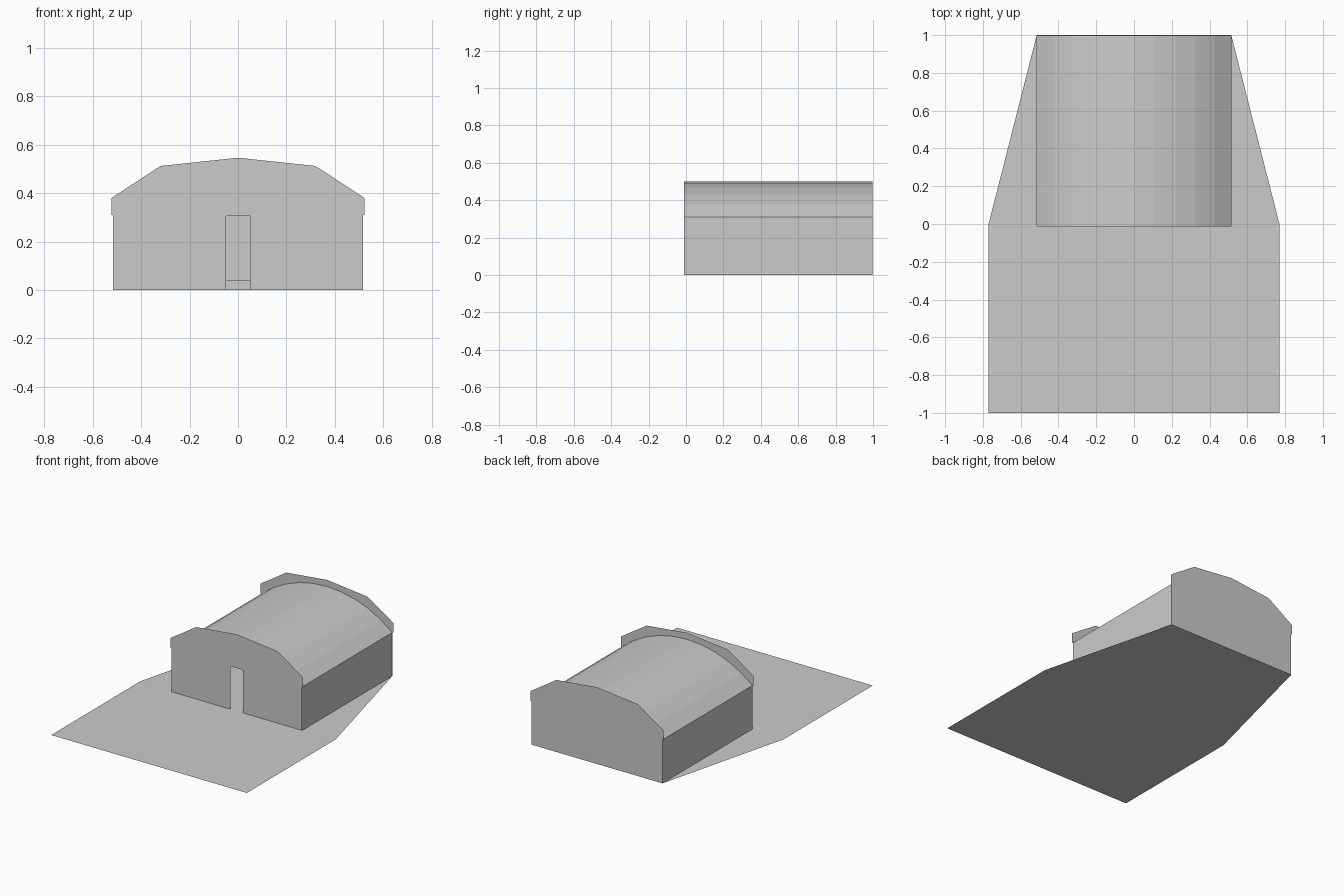
import bpy, bmesh, math

if "Cube" in bpy.data.objects:
    bpy.data.objects.remove(bpy.data.objects["Cube"])

Y0, Y1 = -0.012, 0.998          # front and back of the building
W, EAVE, CROWN = 0.515, 0.31, 0.50


def new_object(name, bm):
    me = bpy.data.meshes.new(name)
    bm.to_mesh(me)
    bm.free()
    ob = bpy.data.objects.new(name, me)
    bpy.context.collection.objects.link(ob)
    return ob


def polygon(name, points):
    """One flat face from an outline."""
    bm = bmesh.new()
    bm.faces.new([bm.verts.new(p) for p in points])
    return new_object(name, bm)


def strip(name, profile, y0, y1):
    """Open xz profile swept along y."""
    bm = bmesh.new()
    a = [bm.verts.new((x, y0, z)) for x, z in profile]
    b = [bm.verts.new((x, y1, z)) for x, z in profile]
    for i in range(len(profile) - 1):
        bm.faces.new((a[i], a[i + 1], b[i + 1], b[i]))
    return new_object(name, bm)


def box(name, x0, x1, y0, y1, z0, z1):
    bm = bmesh.new()
    bmesh.ops.create_cube(bm, size=1)
    for v in bm.verts:
        v.co = (x1 if v.co.x > 0 else x0, y1 if v.co.y > 0 else y0, z1 if v.co.z > 0 else z0)
    return new_object(name, bm)


# Forecourt plate, tapering towards the back
polygon("ground_plate", [(-0.77, -1, 0), (0.77, -1, 0), (0.77, 0, 0),
                         (0.515, 1, 0), (-0.515, 1, 0), (-0.77, 0, 0)])

# Side walls
for name, s in (("left_wall", -1), ("right_wall", 1)):
    pts = [(s * W, Y0, 0), (s * W, Y1, 0), (s * W, Y1, EAVE), (s * W, Y0, EAVE)]
    polygon(name, pts if s > 0 else pts[::-1])

# Shallow barrel roof
rise = CROWN - EAVE
R = (W * W + rise * rise) / (2 * rise)
half = math.asin(W / R)
N = 10
arc = []
for i in range(N + 1):
    t = half * (1 - 2 * i / N)
    arc.append((R * math.sin(t), CROWN - R + R * math.cos(t)))
strip("barrel_roof", arc, Y0, Y1)

# Faceted parapet outline shared by both end walls
right = [(W, 0), (W, EAVE), (0.522, EAVE), (0.522, 0.38), (0.32, 0.512)]
outline = right + [(0, 0.546)] + [(-x, z) for x, z in reversed(right)]
doorway = [(-0.05, 0), (-0.05, 0.305), (0.05, 0.305), (0.05, 0)]

polygon("front_wall", [(x, Y0 - 0.002, z) for x, z in outline + doorway][::-1])
polygon("back_wall", [(x, 1.0, z) for x, z in outline])

# Low step inside, seen through the doorway
box("inner_platform", -0.2, 0.2, 0.8, 0.95, 0.001, 0.04)

# Normals: the front wall must face -y, the back wall +y, the plate and roof up
for name, axis, sign in (("front_wall", 1, -1), ("back_wall", 1, 1),
                         ("ground_plate", 2, 1), ("barrel_roof", 2, 1),
                         ("left_wall", 0, -1), ("right_wall", 0, 1)):
    me = bpy.data.objects[name].data
    if me.polygons[0].normal[axis] * sign < 0:
        me.flip_normals()
